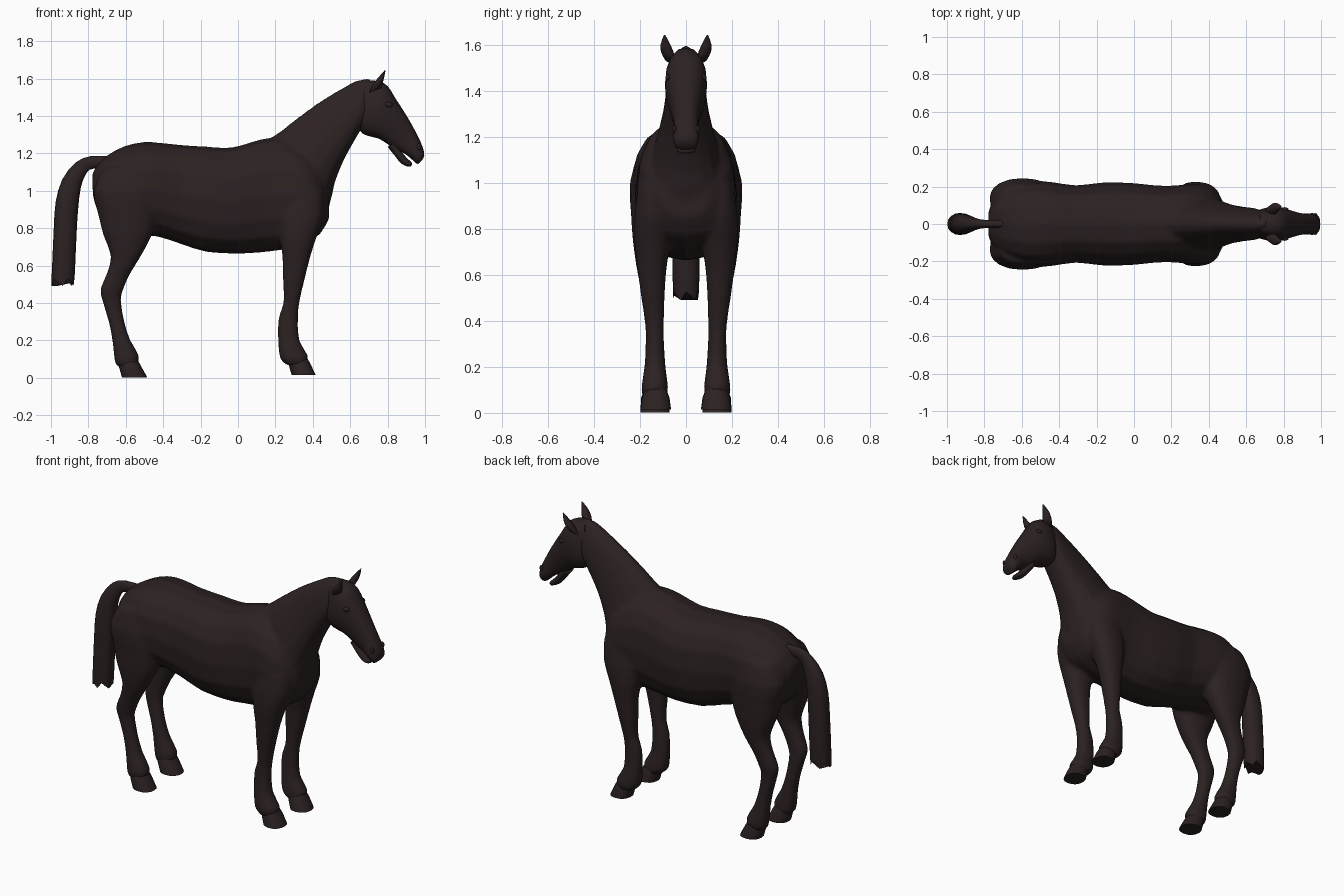
import bpy, bmesh, math
from mathutils import Vector

coat = bpy.data.materials.new("dark_brown_coat")
coat.diffuse_color = (0.025, 0.0155, 0.0155, 1)


def spline(rows, steps):
    """Catmull-Rom interpolation between section rows."""
    rows = [Vector(r) for r in rows]
    out = []
    for i in range(len(rows) - 1):
        p0, p1, p2 = rows[max(i - 1, 0)], rows[i], rows[i + 1]
        p3 = rows[min(i + 2, len(rows) - 1)]
        for k in range(steps):
            t = k / steps
            out.append(0.5 * (2 * p1 + (p2 - p0) * t + (2 * p0 - 5 * p1 + 4 * p2 - p3) * t * t
                              + (3 * p1 - p0 - 3 * p2 + p3) * t ** 3))
    return out + [rows[-1]]


def loft(bm, rows, side=1, power=2.2, taper=0.0, steps=2, seg=16, ragged=0.0):
    """Skin rings; each row is (x1, z1, x2, z2, y centre, half width)."""
    rows = spline(rows, steps) if steps > 1 else rows
    rings, e = [], 2 / power
    for n, (x1, z1, x2, z2, y, w) in enumerate(rows):
        ring = []
        for k in range(seg):
            a = 2 * math.pi * k / seg
            c = math.copysign(abs(math.cos(a)) ** e, math.cos(a))
            s = math.copysign(abs(math.sin(a)) ** e, math.sin(a))
            x, z = (x1 + x2) / 2 + c * (x1 - x2) / 2, (z1 + z2) / 2 + c * (z1 - z2) / 2
            if ragged and n == len(rows) - 1:
                z += ragged * (k % 3 - 1)
            ring.append(bm.verts.new((x, side * (y + s * w * (1 - taper * c)), z)))
        rings.append(ring)
    faces = [bm.faces.new(rings[0]), bm.faces.new(rings[-1])]
    for r, q in zip(rings, rings[1:]):
        for k in range(seg):
            m = (k + 1) % seg
            faces.append(bm.faces.new((r[k], r[m], q[m], q[k])))
    bmesh.ops.recalc_face_normals(bm, faces=faces)


def finish(name, bm, angle=50):
    mesh = bpy.data.meshes.new(name)
    bm.to_mesh(mesh)
    bm.free()
    ob = bpy.data.objects.new(name, mesh)
    bpy.context.collection.objects.link(ob)
    mesh.materials.append(coat)
    bpy.ops.object.select_all(action='DESELECT')
    ob.select_set(True)
    bpy.context.view_layer.objects.active = ob
    bpy.ops.object.shade_smooth_by_angle(angle=math.radians(angle))
    return ob


# Section rows: upper point, lower point, y centre, half width
TORSO = [(-.78, 1.09, -.775, .97, 0, .07), (-.735, 1.16, -.735, .86, 0, .15),
         (-.65, 1.22, -.64, .79, 0, .205), (-.55, 1.255, -.55, .765, 0, .23),
         (-.45, 1.26, -.43, .755, 0, .225), (-.32, 1.247, -.3, .713, 0, .207),
         (-.17, 1.237, -.17, .673, 0, .222), (-.03, 1.232, 0, .663, 0, .22),
         (.1, 1.27, .12, .67, 0, .207), (.19, 1.285, .21, .68, 0, .205),
         (.28, 1.27, .3, .70, 0, .212), (.37, 1.21, .38, .73, 0, .21),
         (.44, 1.13, .44, .77, 0, .175), (.487, 1.03, .487, .85, 0, .10)]
NECK = [(.05, 1.25, .40, .80, 0, .13), (.18, 1.287, .485, .91, 0, .15),
        (.30, 1.377, .517, 1.04, 0, .125), (.43, 1.472, .56, 1.15, 0, .10),
        (.55, 1.545, .61, 1.245, 0, .088), (.64, 1.592, .66, 1.33, 0, .08),
        (.71, 1.60, .70, 1.37, 0, .06)]
HIND_LEG = [(-.48, 1.14, -.72, 1.12, .12, .09), (-.42, 1.0, -.775, 1.0, .135, .11),
            (-.43, .86, -.75, .88, .14, .10), (-.46, .76, -.72, .76, .15, .083),
            (-.525, .64, -.68, .65, .155, .063), (-.58, .55, -.705, .55, .15, .05),
            (-.617, .46, -.737, .475, .145, .043), (-.625, .41, -.725, .41, .138, .039),
            (-.607, .3, -.692, .3, .135, .04), (-.575, .2, -.672, .2, .135, .047),
            (-.527, .115, -.66, .09, .137, .058), (-.54, .06, -.645, .06, .135, .05)]
FORE_LEG = [(.46, .98, .24, .98, .13, .08), (.46, .86, .215, .86, .135, .09),
            (.42, .75, .222, .75, .143, .082), (.388, .65, .237, .65, .148, .066),
            (.355, .52, .24, .52, .145, .053), (.328, .4, .243, .4, .138, .042),
            (.322, .32, .216, .32, .136, .04), (.328, .2, .214, .2, .135, .046),
            (.376, .118, .225, .10, .136, .059), (.36, .07, .27, .065, .135, .05)]

# Body: torso, neck and legs fused into one smooth skin
bm = bmesh.new()
loft(bm, TORSO, power=2.35)
loft(bm, NECK, taper=.3)
for side in (1, -1):
    loft(bm, HIND_LEG, side)
    loft(bm, FORE_LEG, side)
body = finish("body", bm)
fuse = body.modifiers.new("fuse", 'REMESH')
fuse.mode, fuse.voxel_size, fuse.use_smooth_shade = 'VOXEL', .012, True
soft = body.modifiers.new("soften", 'SMOOTH')
soft.factor, soft.iterations = .5, 5
for name in ("fuse", "soften"):
    bpy.ops.object.modifier_apply(modifier=name)
bpy.ops.object.shade_smooth()

# Head with upper muzzle
bm = bmesh.new()
loft(bm, [(.68, 1.59, .635, 1.43, 0, .055), (.75, 1.587, .645, 1.33, 0, .083),
          (.80, 1.56, .69, 1.295, 0, .092), (.835, 1.505, .75, 1.28, 0, .086),
          (.877, 1.44, .80, 1.25, 0, .072), (.92, 1.37, .845, 1.215, 0, .06),
          (.96, 1.295, .88, 1.205, 0, .055), (.987, 1.235, .922, 1.175, 0, .058),
          (.996, 1.19, .955, 1.145, 0, .047), (.985, 1.165, .968, 1.147, 0, .025)], power=2.4)
finish("head", bm, 60)

# Lower jaw and lip, leaving the mouth a little open
bm = bmesh.new()
loft(bm, [(.84, 1.26, .80, 1.235, 0, .05), (.872, 1.213, .84, 1.185, 0, .048),
          (.90, 1.178, .87, 1.148, 0, .044), (.925, 1.155, .905, 1.13, 0, .04),
          (.932, 1.143, .925, 1.13, 0, .022)])
finish("lower_jaw", bm, 60)

# Tail with a ragged tip
bm = bmesh.new()
loft(bm, [(-.68, 1.185, -.68, 1.12, 0, .022), (-.79, 1.185, -.77, 1.12, 0, .021),
          (-.87, 1.15, -.81, 1.095, 0, .028), (-.94, 1.06, -.84, 1.02, 0, .045),
          (-.975, .94, -.855, .90, 0, .055), (-.985, .8, -.863, .77, 0, .058),
          (-.993, .62, -.87, .61, 0, .059), (-.998, .51, -.875, .51, 0, .055)], ragged=.018)
finish("tail", bm)

for side, label in ((1, "left"), (-1, "right")):
    # Hooves
    bm = bmesh.new()
    loft(bm, [(-.54, .10, -.635, .08, .135, .05), (-.525, .075, -.637, .06, .135, .06),
              (-.485, .002, -.62, .002, .135, .064)], side, steps=1)
    finish(label + "_hind_hoof", bm, 40)
    bm = bmesh.new()
    loft(bm, [(.37, .105, .27, .08, .132, .05), (.385, .08, .275, .055, .132, .06),
              (.415, .015, .287, .015, .132, .067)], side, steps=1)
    finish(label + "_fore_hoof", bm, 40)
    # Ears
    bm = bmesh.new()
    loft(bm, [(.765, 1.55, .70, 1.525, .068, .022), (.775, 1.58, .72, 1.565, .082, .028),
              (.782, 1.61, .745, 1.60, .09, .021), (.789, 1.645, .782, 1.642, .093, .004)],
         side, power=2, seg=10)
    finish(label + "_ear", bm)
    # Eyes and nostril rims
    for part, pos, size in (("eye", (.805, .079, 1.46), (.022, .011, .014)),
                            ("nostril", (.968, .05, 1.235), (.012, .008, .018))):
        bm = bmesh.new()
        bmesh.ops.create_uvsphere(bm, u_segments=12, v_segments=8, radius=1)
        for v in bm.verts:
            v.co = Vector((pos[0] + v.co.x * size[0], side * pos[1] + v.co.y * size[1],
                           pos[2] + v.co.z * size[2]))
        finish(label + "_" + part, bm)
